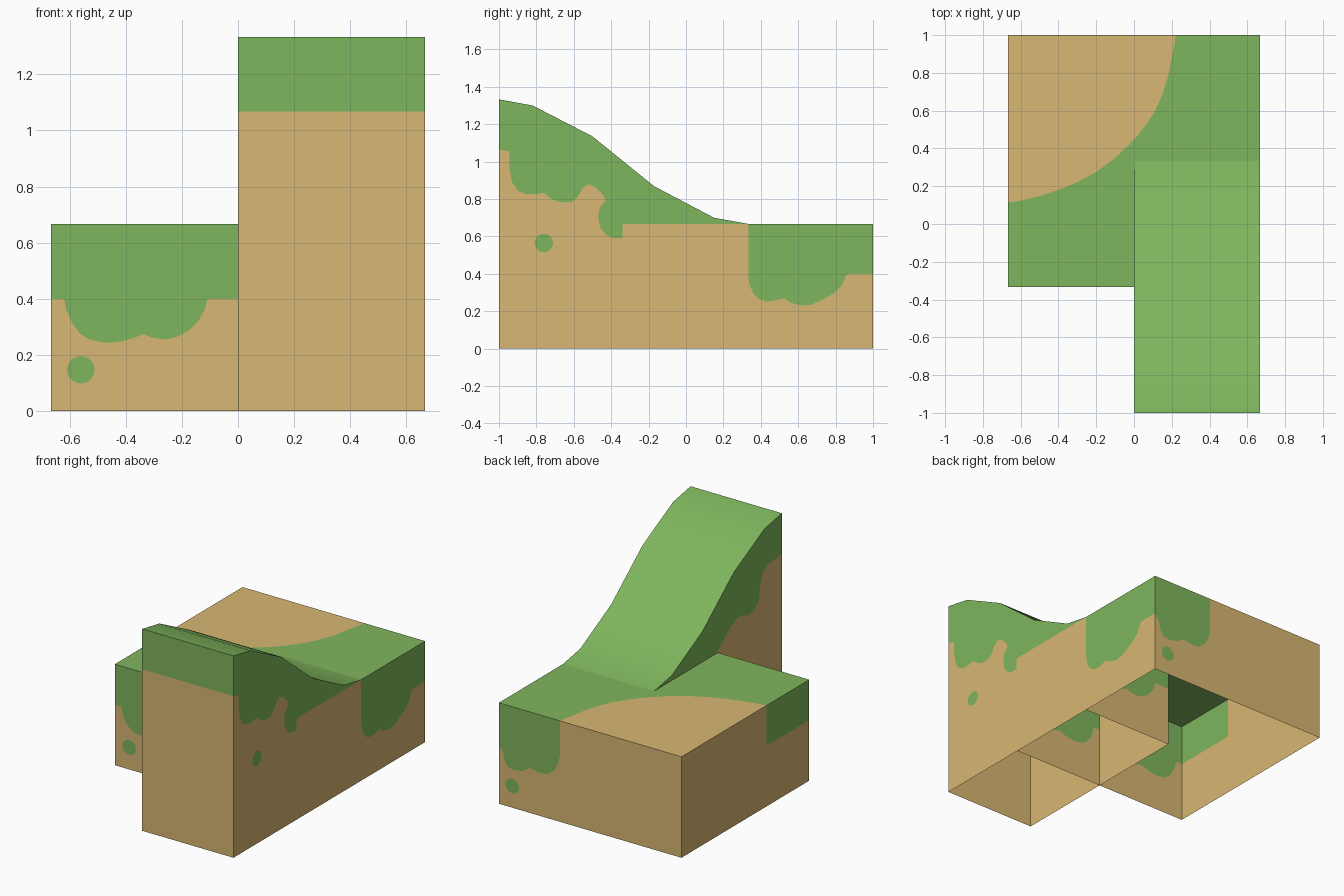
import bpy, bmesh, math
from mathutils import Vector

if "Cube" in bpy.data.objects:
    bpy.data.objects.remove(bpy.data.objects["Cube"])

W, H, Y0, Y1 = 0.667, 0.667, -0.333, 1.0
GREEN, TAN = 0, 1


def material(name, rgb):
    m = bpy.data.materials.new(name)
    lin = [((c / 255 + 0.055) / 1.055) ** 2.4 for c in rgb]
    m.diffuse_color = (*lin, 1)
    m.use_nodes = True
    m.node_tree.nodes["Principled BSDF"].inputs["Base Color"].default_value = m.diffuse_color
    return m


MATS = [material("grass green", (127, 182, 93)), material("earth tan", (216, 183, 115))]


def panel(bm, pts, mat, out, smooth=False):
    """One flat polygon facing the direction out."""
    clean = [p for i, p in enumerate(pts) if (Vector(p) - Vector(pts[i - 1])).length > 1e-5]
    f = bm.faces.new([bm.verts.new(p) for p in clean])
    f.normal_update()
    if f.normal.dot(Vector(out)) < 0:
        f.normal_flip()
    f.material_index = mat
    f.smooth = smooth


def on_x(x):
    return lambda u, z: (x, u, z)


def on_y(y):
    return lambda u, z: (u, y, z)


def wall(bm, at, out, top, drip):
    """Grass between the top line and the drip line, earth below it."""
    panel(bm, [at(*p) for p in top + drip[::-1]], GREEN, out)
    panel(bm, [at(*p) for p in drip + [(drip[-1][0], 0), (drip[0][0], 0)]], TAN, out)


def plain(bm, at, out, u0, u1, z0, z1, mat):
    panel(bm, [at(u0, z0), at(u1, z0), at(u1, z1), at(u0, z1)], mat, out)


def dot(bm, at, out, u, z, r=0.049):
    """Small round grass spot laid just over a wall."""
    n = Vector(out) * 0.003
    ring = [math.tau * i / 24 for i in range(24)]
    panel(bm, [Vector(at(u + r * math.cos(a), z + r * math.sin(a))) + n for a in ring], GREEN, out)


def finish(bm, name):
    bmesh.ops.remove_doubles(bm, verts=bm.verts, dist=1e-4)
    me = bpy.data.meshes.new(name)
    bm.to_mesh(me)
    bm.free()
    for m in MATS:
        me.materials.append(m)
    bpy.context.collection.objects.link(bpy.data.objects.new(name, me))


FRONT, BACK, LEFT, RIGHT, UP = (0, -1, 0), (0, 1, 0), (-1, 0, 0), (1, 0, 0), (0, 0, 1)

# Drip line of one wall tile, as distance along the wall and height
TILE = [(0, .4), (.047, .4), (.055, .36), (.075, .315), (.105, .275), (.14, .253), (.2, .243),
        (.25, .248), (.3, .262), (.33, .274), (.365, .26), (.41, .255), (.45, .265), (.49, .285),
        (.525, .32), (.548, .36), (.558, .4), (W, .4)]

# ---- Platform: open-bottomed block ----
bm = bmesh.new()
for x0 in (-W, 0):
    wall(bm, on_y(Y0), FRONT, [(x0, H), (x0 + W, H)], [(x0 + u, z) for u, z in TILE])
dot(bm, on_y(Y0), FRONT, -0.56, 0.147)

# right wall behind the ramp
wall(bm, on_x(W), RIGHT, [(.333, H), (Y1, H)],
     [(.333, .39), (.338, .345), (.36, .295), (.39, .265), (.43, .252), (.48, .258), (.525, .27),
      (.56, .245), (.62, .23), (.67, .235), (.73, .262), (.79, .295), (.835, .34), (.855, .39),
      (.87, .4), (Y1, .4)])

# back wall
wall(bm, on_y(Y1), BACK, [(W, H), (.222, H)],
     [(W - u, z) for u, z in [(0, .385), (.03, .35), (.045, .29), (.065, .262), (.115, .25),
                              (.18, .265), (.225, .296), (.3, .283), (.36, .292), (.41, .335),
                              (.435, .39), (.445, .43)]])
plain(bm, on_y(Y1), BACK, .222, -W, 0, H, TAN)
dot(bm, on_y(Y1), BACK, W - .1, 0.145)

# left wall
plain(bm, on_x(-W), LEFT, Y0, .113, .4, H, GREEN)
plain(bm, on_x(-W), LEFT, Y0, .113, 0, .4, TAN)
plain(bm, on_x(-W), LEFT, .113, Y1, 0, H, TAN)

# top with a rounded earth patch in the back left corner
ARC = [(-W, .113), (-.6, .123), (-.5, .148), (-.4, .18), (-.3, .222), (-.2, .275), (-.1, .35),
       (0, .445), (.06, .52), (.11, .595), (.15, .685), (.18, .78), (.2, .88), (.212, .94), (.222, Y1)]
panel(bm, [(x, y, H) for x, y in ARC + [(-W, Y1)]], TAN, UP)
panel(bm, [(x, y, H) for x, y in ARC + [(W, Y1), (W, Y0), (-W, Y0)]], GREEN, UP)
finish(bm, "platform")

# ---- Ramp: open-bottomed curved slope ----
bm = bmesh.new()
SLOPE = [(-1, 1.333), (-.82, 1.3), (-.5, 1.135), (-.17, .868), (.15, .7), (.333, H)]
for (ya, za), (yb, zb) in zip(SLOPE, SLOPE[1:]):
    panel(bm, [(0, ya, za), (W, ya, za), (W, yb, zb), (0, yb, zb)], GREEN, UP, True)

# front wall
plain(bm, on_y(-1), FRONT, 0, W, 1.067, 1.333, GREEN)
plain(bm, on_y(-1), FRONT, 0, W, 0, 1.067, TAN)

# back wall, inside the platform
wall(bm, on_y(.333), BACK, [(0, H), (W, H)], [(W - u, z) for u, z in TILE[::-1]])

# right wall
wall(bm, on_x(W), RIGHT, SLOPE,
     [(-1, 1.065), (-.945, 1.055), (-.945, .97), (-.93, .89), (-.9, .845), (-.86, .828), (-.81, .825),
      (-.76, .833), (-.72, .8), (-.67, .782), (-.61, .785), (-.58, .81), (-.555, .855), (-.52, .88),
      (-.48, .86), (-.44, .82), (-.43, .79), (-.46, .755), (-.47, .71), (-.46, .65), (-.43, .61),
      (-.39, .592), (-.34, .59), (-.34, H), (.333, H)])
dot(bm, on_x(W), RIGHT, -.76, .565)

# left wall
wall(bm, on_x(0), LEFT, SLOPE,
     [(-1, 1.065), (-.84, 1.05), (-.79, 1.0), (-.77, .93), (-.76, .85), (-.72, .805), (-.65, .79),
      (-.58, .82), (-.52, .815), (-.46, .78), (-.41, .74), (-.36, .7), (-.31, H), (.333, H)])
finish(bm, "ramp")
